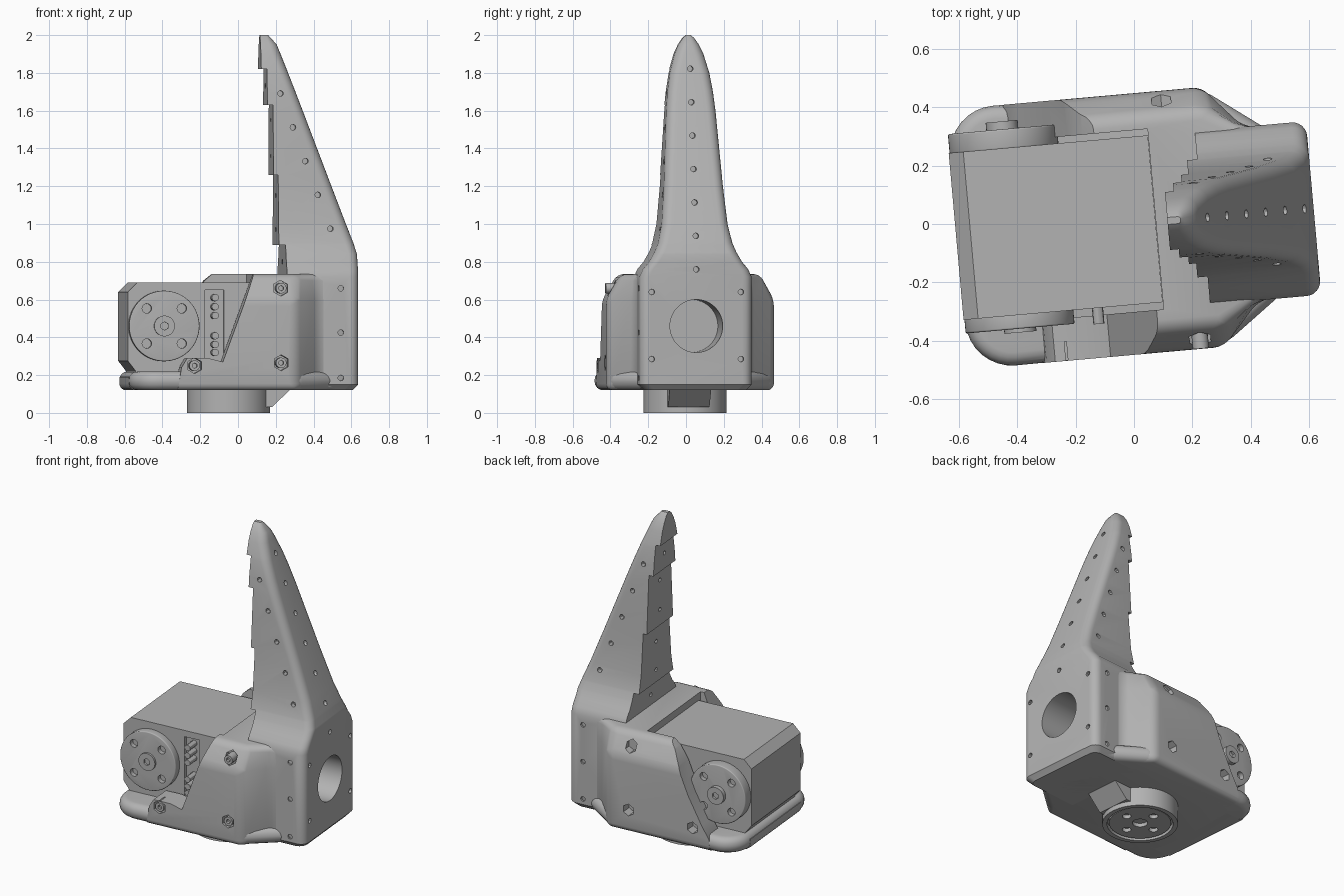
import bpy, bmesh, math
from mathutils import Vector, Matrix

cube = bpy.data.objects.get("Cube")
if cube:
    bpy.data.objects.remove(cube, do_unlink=True)

TURN = math.radians(5.1)
grey = bpy.data.materials.new("plain grey")
grey.use_nodes = True
GREY = (0.45, 0.45, 0.45, 1)
grey.diffuse_color = GREY
grey.node_tree.nodes["Principled BSDF"].inputs["Base Color"].default_value = GREY


def add_object(name, bm):
    bmesh.ops.recalc_face_normals(bm, faces=bm.faces)
    mesh = bpy.data.meshes.new(name)
    bm.to_mesh(mesh)
    bm.free()
    mesh.materials.append(grey)
    ob = bpy.data.objects.new(name, mesh)
    ob.rotation_euler.z = TURN
    bpy.context.collection.objects.link(ob)
    return ob


def loft(name, rings):
    bm = bmesh.new()
    loops = [[bm.verts.new(p) for p in ring] for ring in rings]
    n = len(loops[0])
    for a, b in zip(loops, loops[1:]):
        for i in range(n):
            bm.faces.new((a[i], a[(i + 1) % n], b[(i + 1) % n], b[i]))
    bm.faces.new(loops[0])
    bm.faces.new(loops[-1])
    return add_object(name, bm)


def side_prism(name, profile, y0, y1):
    return loft(name, [[(u, y, z) for u, z in profile] for y in (y0, y1)])


def rods(name, items, sides=24):
    """items: (centre, axis, radius, length)"""
    bm = bmesh.new()
    for centre, axis, r, length in items:
        spin = Vector((0, 0, 1)).rotation_difference(Vector(axis)).to_matrix().to_4x4()
        bmesh.ops.create_cone(bm, cap_ends=True, segments=sides, radius1=r, radius2=r,
                              depth=length, matrix=Matrix.Translation(centre) @ spin)
    return add_object(name, bm)


def finish(ob, bevel=0, cutters=(), angle=30):
    bpy.ops.object.select_all(action='DESELECT')
    bpy.context.view_layer.objects.active = ob
    ob.select_set(True)
    if bevel:
        m = ob.modifiers.new("round", 'BEVEL')
        m.width, m.segments, m.use_clamp_overlap = bevel, 4, False
        m.limit_method, m.angle_limit = 'ANGLE', math.radians(25)
    for c in cutters:
        c.hide_render = True
        m = ob.modifiers.new("cut", 'BOOLEAN')
        m.operation, m.solver, m.object = 'DIFFERENCE', 'EXACT', c
    for m in list(ob.modifiers):
        bpy.ops.object.modifier_apply(modifier=m.name)
    bpy.ops.object.shade_smooth_by_angle(angle=math.radians(angle))


def interp(table, z):
    for (za, a), (zb, b) in zip(table, table[1:]):
        if z <= zb:
            return a + (b - a) * (z - za) / (zb - za)
    return table[-1][1]


X, Y, Z = (1, 0, 0), (0, 1, 0), (0, 0, 1)

# Finger and column: half width, outer face and stepped inner face by height
WIDTH = [(.12, .27), (.15, .298), (.72, .298), (.76, .28), (.8, .247), (.85, .218), (.9, .197),
         (1, .175), (1.2, .157), (1.4, .144), (1.6, .131), (1.7, .121), (1.8, .105), (1.9, .077),
         (1.95, .054), (1.985, .03), (2, .012)]
OUTER = [(.12, .59), (.15, .617), (.84, .617), (.9, .6), (1.95, .205), (2, .16)]
STEPS = [(.89, .235), (1.26, .2), (1.63, .175), (1.82, .145), (2.1, .115)]


def section(z, u0):
    w, u1 = interp(WIDTH, z), interp(OUTER, z)
    r = min(.05, w * .8)
    half = [(u1 - r + r * math.cos(a), w - r + r * math.sin(a))
            for a in (math.pi / 2 * i / 6 for i in range(7))] + [(u0, w)]
    return [(u, v, z) for u, v in half] + [(u, -v, z) for u, v in reversed(half)]


heights = sorted({z for z, _ in WIDTH} | {.84, 1.95} | {z for z, _ in STEPS if z < 2})
rings = []
for z in heights:
    rings.append(section(z, next(u for top, u in STEPS if z <= top)))
    for (top, _), (_, u) in zip(STEPS, STEPS[1:]):
        if z == top:
            rings.append(section(z, u))
finger = loft("finger", rings)

# Small fixing holes over the finger and column
holes = []
for i in range(7):
    z = .76 + .177 * i
    holes.append(((interp(OUTER, z), 0, z), X, .015, .08))
for side in (-1, 1):
    spots = [(.475 - .065 * i, .975 + .179 * i) for i in range(5)]
    spots += [(.52, z) for z in (.185, .425, .66)]
    holes += [((u, side * interp(WIDTH, z), z), Y, .015, .06) for u, z in spots]
    holes += [((.617, side * .237, z), X, .015, .06) for z in (.285, .64)]
for z in (.8, .97, 1.15, 1.36, 1.55, 1.73):
    holes.append(((next(u for top, u in STEPS if z <= top), 0, z), X, .013, .06))
hole_cutter = rods("hole_cutter", holes, 12)
port_cutter = rods("port_cutter", [((.58, 0, .46), X, .14, .5)], 48)
finish(finger, cutters=(port_cutter, hole_cutter))

# Housing outline
R = .16
corner = [(-.445 + R * math.cos(a), .286 + R * math.sin(a))
          for a in (math.pi / 2 * (1 + i / 8) for i in range(9))]


def outline(front_points, z, squeeze=1):
    half = [(u, v * (squeeze if v > .31 else 1), z) for u, v in front_points + corner]
    return half + [(u, -v, z) for u, v, _ in reversed(half)]


neck = [(.58, .28), (.40, .30), (.27, .446)]
shell = loft("housing", [outline(neck, .12), outline(neck, .6), outline(neck, .735, .83)])
pocket = side_prism("pocket_cutter", [(-1, .19), (.075, .19), (.075, 1), (-1, 1)], -.3, .32)
front_cut = side_prism("front_opening_cutter", [(-1, .05), (-.37, .05), (-.34, .24), (-.31, .29),
                       (-.2, .29), (-.12, .27), (.06, .76), (.06, 1), (-1, 1)], -1, -.29)
back_cut = side_prism("back_opening_cutter", [(-1, .05), (-.42, .05), (-.41, .2), (-.36, .28),
                      (-.27, .45), (-.2, .62), (-.15, .7), (-.08, .76), (-.08, 1), (-1, 1)], .3, 1)
FRONT_SCREWS = [(.19, .66), (.19, .265), (-.27, .25)]
BACK_SCREWS = [(.13, .66), (.13, .265), (-.3, .25)]
screw_cutter = rods("screw_cutter", [((u, -.44, z), Y, .042, .12) for u, z in FRONT_SCREWS]
                    + [((u, .44, z), Y, .038, .12) for u, z in BACK_SCREWS], 6)
finish(shell, .035, (pocket, front_cut, back_cut, screw_cutter, port_cutter))

# Rounded base tray
tray_end = [(.5, .27), (.27, .44)]
tray = loft("base_tray", [outline(tray_end, .12), outline(tray_end, .22)])
finish(tray, .045, (screw_cutter,))

# Screw heads in the front wall
screws = rods("front_screws", [((u, -.41, z), Y, .028, .07) for u, z in FRONT_SCREWS], 16)
sockets = rods("socket_cutter", [((u, -.45, z), Y, .014, .05) for u, z in FRONT_SCREWS], 6)
finish(screws, cutters=(sockets,))

# Motor block with chamfered end
motor = side_prism("motor_block", [(-.61, .275), (-.56, .21), (.074, .21), (.074, .69),
                                   (-.56, .69), (-.61, .64)], -.275, .298)
panel_cutter = side_prism("panel_cutter", [(-.2, .27), (-.1, .27), (-.1, .65), (-.2, .65)],
                          -.4, -.25)
finish(motor, cutters=(panel_cutter,))

# Connector pins
pins = rods("connector_pins", [((-.15, -.28, z), Y, .019, .1)
                               for z in (.32, .362, .408, .515, .562, .61)], 12)
finish(pins)

# Drive discs on both sides of the motor
HUB = (-.42, .46)
for name, y0, y1, tip in (("front_disc", -.27, -.322, -.335), ("back_disc", .295, .363, .39)):
    mid = (y0 + y1) / 2
    disc = rods(name, [((HUB[0], mid, HUB[1]), Y, .187, abs(y1 - y0))], 64)
    bolts = rods(name + "_cutter", [((HUB[0] + a * .093, y1, HUB[1] + b * .093), Y, .025, .06)
                                    for a in (-1, 1) for b in (-1, 1)], 16)
    finish(disc, .006, (bolts,))
    hub = rods(name + "_hub", [((HUB[0], (y0 + tip) / 2, HUB[1]), Y, .055, abs(tip - y0))], 32)
    bore = rods(name + "_bore_cutter", [((HUB[0], tip, HUB[1]), Y, .022, .03)], 6)
    finish(hub, cutters=(bore,))

# Round mount underneath with its turning plate and cable wedge
mount = rods("mount_ring", [((-.05, 0, .07), Z, .22, .14)], 64)
recess = rods("mount_cutter", [((-.05, 0, 0), Z, .192, .06)], 64)
finish(mount, cutters=(recess,))
plate = rods("mount_plate", [((-.05, 0, .022), Z, .18, .03)], 64)
plate_holes = rods("plate_cutter", [((-.05, 0, 0), Z, .045, .06)]
                   + [((-.05 + .11 * math.cos(a), .11 * math.sin(a), 0), Z, .026, .06)
                      for a in (math.pi / 2 * i for i in range(4))], 20)
finish(plate, cutters=(plate_holes,))
wedge = side_prism("cable_wedge", [(.1, .03), (.17, .03), (.275, .13), (.1, .13)], -.11, .11)
finish(wedge)

# Remove the cutting helpers
for ob in list(bpy.data.objects):
    if ob.name.endswith("_cutter"):
        bpy.data.objects.remove(ob, do_unlink=True)
